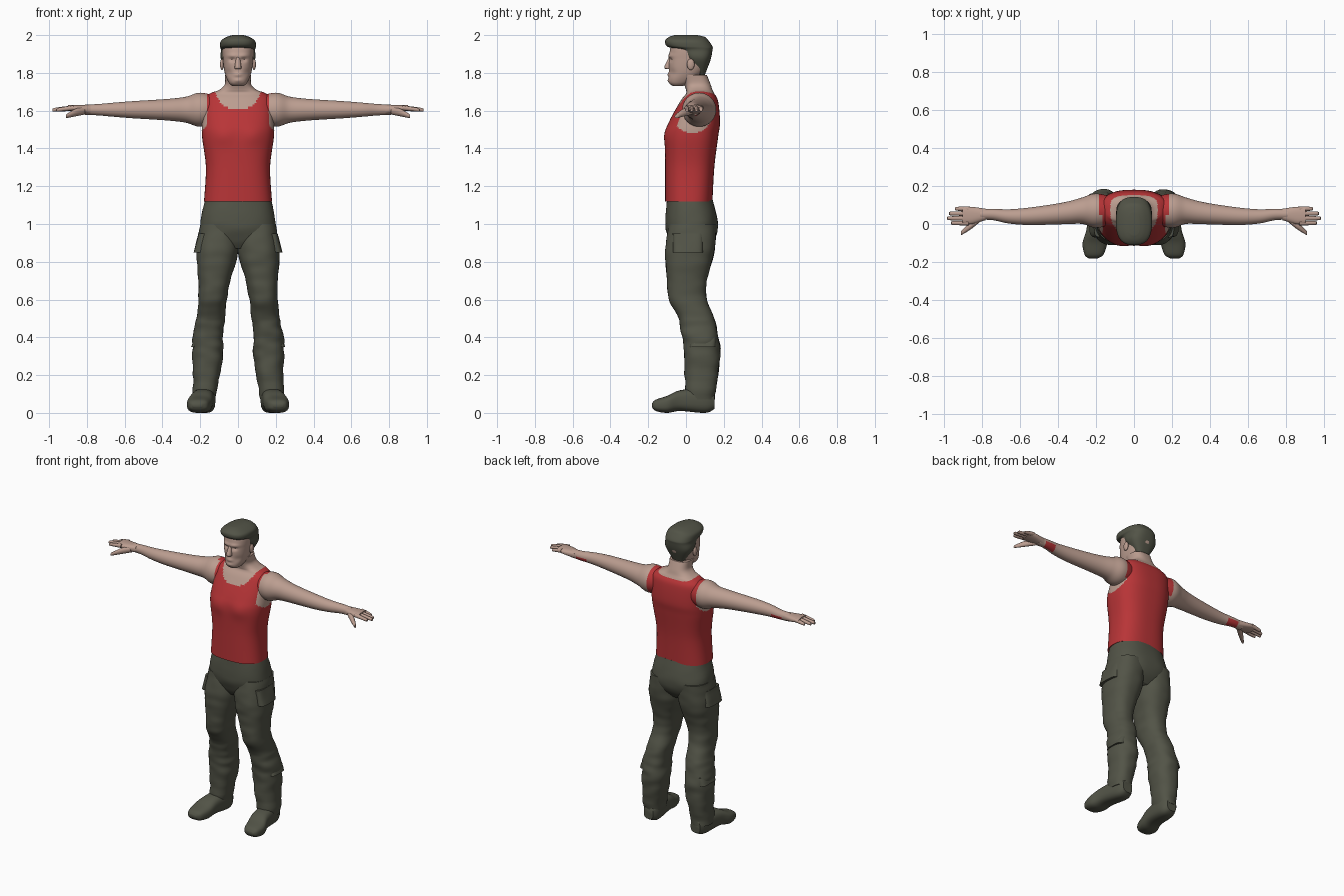
import bpy, bmesh, math
from mathutils import Vector, Matrix, noise

if "Cube" in bpy.data.objects:
    bpy.data.objects.remove(bpy.data.objects["Cube"], do_unlink=True)


def material(name, *colour):
    mat = bpy.data.materials.new(name)
    mat.use_nodes = True
    mat.diffuse_color = (*colour, 1)
    mat.node_tree.nodes["Principled BSDF"].inputs["Base Color"].default_value = (*colour, 1)
    return mat


SKIN = material("skin", .5, .34, .28)
RED = material("red cloth", .48, .035, .038)
OLIVE = material("dark olive", .085, .088, .063)


def resample(rows, steps):
    """Smooth curve through the cross-section rows."""
    points = [Vector(row) for row in rows]
    padded = [points[0], *points, points[-1]]
    curve = []
    for before, start, end, after in zip(padded, points, points[1:], padded[3:]):
        leave, arrive = (end - before) / 2, (after - start) / 2
        for step in range(steps):
            t = step / steps
            ease = t * t * (3 - 2 * t)
            curve.append(start.lerp(end, ease) + leave * t * (1 - t) ** 2
                         - arrive * t * t * (1 - t))
    return curve + [points[-1]]


def loft(bm, axis, rows, power=2.4, mirror=False, sides=32, steps=6):
    """Skin over rounded sections: (position, low, high, low, high)."""
    order = {"X": (0, 1, 2), "Y": (1, 0, 2), "Z": (2, 0, 1)}[axis]
    angles = [math.tau * k / sides for k in range(sides)]
    for side in ((1, -1) if mirror else (1,)):
        rings = []
        for position, low_a, high_a, low_b, high_b in resample(rows, steps):
            middle = Vector((position, (low_a + high_a) / 2, (low_b + high_b) / 2))
            ring = []
            for angle in angles:
                u, v = (math.copysign(abs(wave) ** (2 / power), wave)
                        for wave in (math.cos(angle), math.sin(angle)))
                local = middle + Vector((0, u * (high_a - low_a), v * (high_b - low_b))) / 2
                vert = bm.verts.new()
                for slot, value in zip(order, local):
                    vert.co[slot] = value
                vert.co.x *= side
                ring.append(vert)
            rings.append(ring)
        for lower, upper in zip(rings, rings[1:]):
            for k in range(sides):
                bm.faces.new((lower[k - 1], lower[k], upper[k], upper[k - 1]))
        bm.faces.new(rings[0])
        bm.faces.new(rings[-1])


def centred(rows):
    """Rows of (height, half width, front, back) for parts on the middle line."""
    return [(z, -width, width, front, back) for z, width, front, back in rows]


def limbs(bm, rows, sides=16):
    """Mirrored round tubes along x: (x, y, z, radius)."""
    loft(bm, "X", [(x, y - r, y + r, z - r, z + r) for x, y, z, r in rows],
         power=2, mirror=True, sides=sides)


def sculpt(bm, strokes):
    """Push the front along y around mirrored points: (x, z, push, width, height)."""
    for vert in bm.verts:
        if vert.co.y < 0:
            for x, z, push, width, height in strokes:
                gap = ((abs(vert.co.x) - x) / width) ** 2 + ((vert.co.z - z) / height) ** 2
                vert.co.y += push * math.exp(-gap)


def finish(bm, name, *materials):
    bmesh.ops.recalc_face_normals(bm, faces=bm.faces)
    mesh = bpy.data.meshes.new(name)
    bm.to_mesh(mesh)
    bm.free()
    for mat in materials:
        mesh.materials.append(mat)
    mesh.shade_smooth()
    mesh.set_sharp_from_angle(angle=math.radians(55))
    ob = bpy.data.objects.new(name, mesh)
    bpy.context.scene.collection.objects.link(ob)
    return ob


# Torso with neck and chest
bm = bmesh.new()
loft(bm, "Z", centred([
    (1.12, .18, -.11, .14), (1.3, .17, -.11, .15), (1.46, .19, -.11, .17),
    (1.54, .19, -.09, .18), (1.65, .18, -.03, .17), (1.69, .15, 0, .15),
    (1.71, .1, 0, .14), (1.74, .07, -.01, .13), (1.79, .07, -.03, .11)]),
    power=2.6, sides=96, steps=10)
sculpt(bm, [(.08, 1.47, -.01, .06, .05)])
torso = finish(bm, "torso", SKIN, RED)

# Arms, from inside the shoulder to the wrist
bm = bmesh.new()
limbs(bm, [(x, y, 1.605, r) for x, y, r in (
    (.1, .07, .07), (.2, .07, .09), (.27, .07, .07), (.34, .06, .06), (.43, .05, .053),
    (.56, .04, .045), (.66, .04, .037), (.74, .05, .03), (.81, .05, .027))], sides=48)
arms = finish(bm, "arms", SKIN, RED)


def is_red(point, normal):
    x, y, z = abs(point.x), point.y, point.z
    if .69 < x < .77:  # wrist bands, only on the back and underside
        return normal.y > 0 and normal.z < 0
    if x > .19:
        return z < 1.48
    if x > .165 and Vector((y - .035, z - 1.585)).length < .105:  # armholes
        return False
    bottom = 1.61 + max(y, 0) / 2  # scooped neckline, higher at the back
    return x > .125 or z < bottom + (1.7 - bottom) * (x / .125) ** 3


for ob in (torso, arms):
    for poly in ob.data.polygons:
        poly.material_index = int(is_red(poly.center, poly.normal))

# Hands: palm, fingers and thumb
bm = bmesh.new()
loft(bm, "X", [(.78, .02, .08, 1.58, 1.63), (.85, 0, .09, 1.59, 1.63),
               (.9, 0, .09, 1.6, 1.63)], mirror=True)
for finger, reach in enumerate((.94, .97, .98, .96)):
    y = .08 - finger * .025
    limbs(bm, [(.87, y, 1.615, .013), (reach - .01, y, 1.605, .01), (reach, y, 1.6, .005)])
limbs(bm, [(.81, .03, 1.6, .02), (.86, -.01, 1.59, .02), (.91, -.05, 1.57, .01)])
finish(bm, "hands", SKIN)

# Head with eye sockets, brow, cheeks, lips and chin
bm = bmesh.new()
loft(bm, "Z", centred([
    (1.73, .03, -.07, -.02), (1.75, .05, -.09, .03), (1.8, .07, -.09, .09),
    (1.87, .08, -.09, .13), (1.94, .08, -.08, .12), (1.98, .05, -.05, .1)]),
    sides=72, steps=10)
sculpt(bm, [(.03, 1.87, .012, .016, .01), (.03, 1.89, -.008, .03, .01),
            (.05, 1.8, .006, .02, .02), (0, 1.79, -.008, .02, .01),
            (0, 1.76, -.006, .02, .01)])
finish(bm, "head", SKIN)

# Nose and ears
bm = bmesh.new()
loft(bm, "Z", centred([(1.82, .015, -.1, -.06), (1.83, .018, -.115, -.06),
                       (1.885, .01, -.09, -.06)]), sides=20)
finish(bm, "nose", SKIN)
bm = bmesh.new()
for side in (1, -1):
    place = Matrix.Translation((side * .085, .025, 1.845))
    bmesh.ops.create_uvsphere(bm, u_segments=20, v_segments=12, radius=1,
                              matrix=place @ Matrix.Diagonal((.01, .02, .03, 1)))
finish(bm, "ears", SKIN)

# Hair, with a swept-up front
bm = bmesh.new()
loft(bm, "Z", centred([
    (1.79, .04, .06, .1), (1.87, .09, 0, .13), (1.92, .09, -.04, .14),
    (1.94, .095, -.1, .14), (1.97, .09, -.11, .12), (1.99, .06, -.09, .1),
    (2, .03, -.06, .06)]), power=2.6, sides=48)
finish(bm, "hair", OLIVE)

# Trousers: hips, legs, then thigh and shin pocket flaps
bm = bmesh.new()
loft(bm, "Z", centred([(.87, .1, -.06, .11), (.92, .18, -.09, .15), (1, .2, -.11, .17),
                       (1.13, .175, -.1, .14)]), sides=64)
loft(bm, "Z", [
    (.07, .12, .24, 0, .15), (.3, .08, .24, -.01, .18), (.4, .08, .24, -.02, .17),
    (.5, .07, .22, -.04, .15), (.6, .06, .21, -.09, .11), (.7, .04, .21, -.1, .11),
    (.85, 0, .22, -.11, .15), (1, 0, .2, -.09, .16)], mirror=True, sides=48, steps=12)
for bottom, top, outer, front, back in ((.85, .95, .235, -.07, .09), (.35, .4, .25, .02, .16)):
    loft(bm, "Z", [(bottom, .14, outer, front, back),
                   (top, .14, outer - .025, front, back)], power=4, mirror=True)
for vert in bm.verts:  # cloth folds, stronger near the ankles
    x, y, z = vert.co
    outward = Vector((x - math.copysign(.14, x), y - .05, 0)).normalized()
    folds = noise.noise(Vector((x, y, z * 2)) * 10)
    vert.co += outward * folds * (.008 if z < .5 else .004)
finish(bm, "trousers", OLIVE)

# Shoes, turned slightly outwards
bm = bmesh.new()
loft(bm, "Y", [
    (.15, .14, .21, .02, .1), (.1, .12, .23, 0, .13), (-.03, .13, .25, .01, .12),
    (-.1, .14, .27, 0, .09), (-.16, .16, .26, .01, .07), (-.18, .19, .24, .03, .05)],
    power=2.8, mirror=True)
finish(bm, "shoes", OLIVE)
